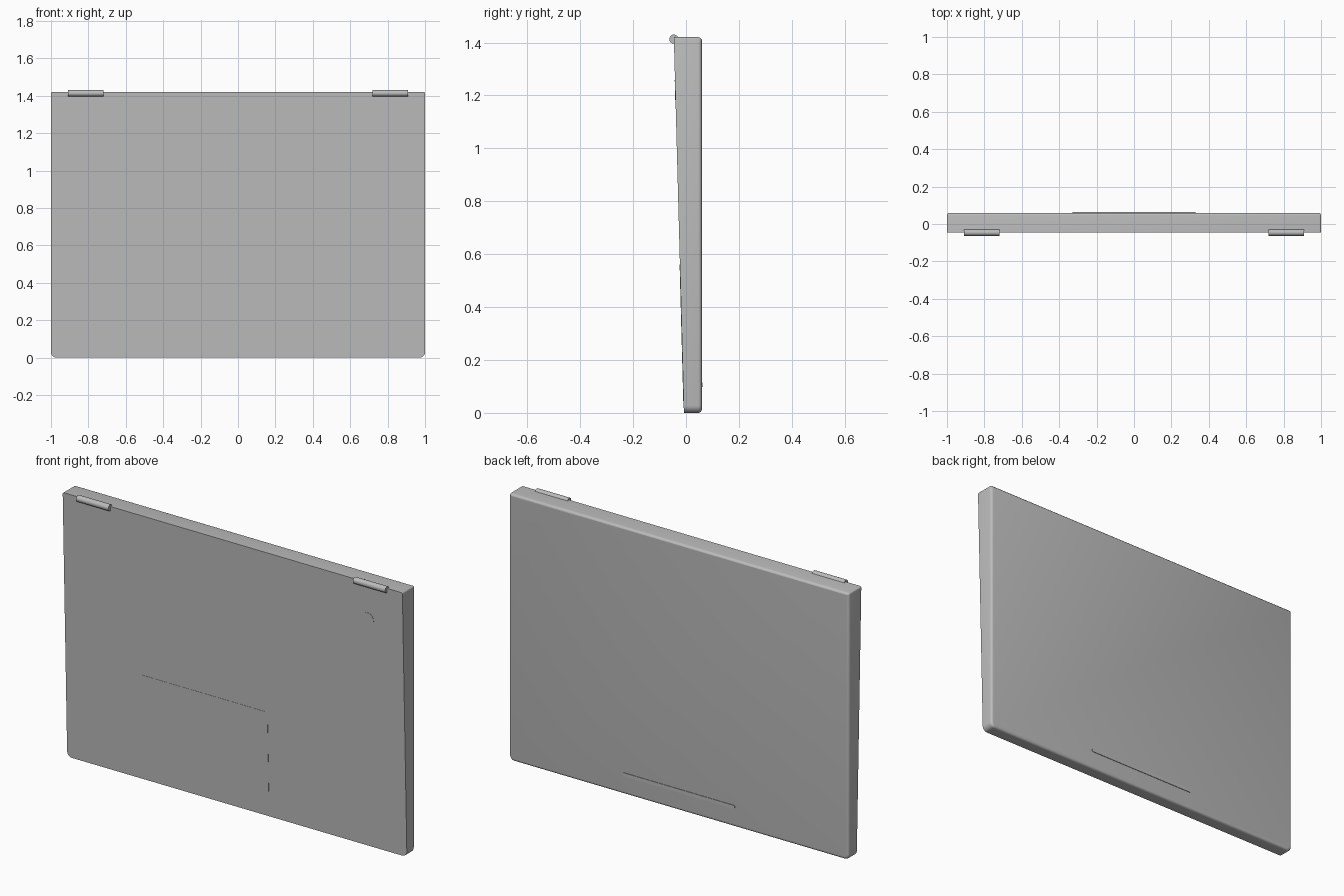
import bpy, bmesh, math
from mathutils import Matrix

old = bpy.data.objects.get("Cube")
if old:
    bpy.data.objects.remove(old, do_unlink=True)

grey = bpy.data.materials.new("satin_grey")
grey.use_nodes = True
COLOUR = (0.5, 0.5, 0.5, 1)
grey.diffuse_color = COLOUR
grey.node_tree.nodes["Principled BSDF"].inputs["Base Color"].default_value = COLOUR

HEIGHT, BACK = 1.42, 0.06


def front_y(z):
    """Depth of the sloping front face at height z."""
    return -0.008 - 0.038 * z / HEIGHT


def finish(name, bm):
    bmesh.ops.recalc_face_normals(bm, faces=bm.faces)
    mesh = bpy.data.meshes.new(name)
    bm.to_mesh(mesh)
    bm.free()
    ob = bpy.data.objects.new(name, mesh)
    bpy.context.collection.objects.link(ob)
    mesh.materials.append(grey)
    bpy.ops.object.select_all(action='DESELECT')
    ob.select_set(True)
    bpy.context.view_layer.objects.active = ob
    bpy.ops.object.shade_smooth_by_angle(angle=math.radians(35))
    return ob


def box(x0, x1, y0, y1, z0, z1):
    bm = bmesh.new()
    bmesh.ops.create_cube(bm, size=1)
    for v in bm.verts:
        v.co = (x1 if v.co.x > 0 else x0, y1 if v.co.y > 0 else y0,
                z1 if v.co.z > 0 else z0)
    return bm


def bevel(bm, rule, width, segments=5):
    edges = [e for e in bm.edges if rule(*[v.co for v in e.verts])]
    bmesh.ops.bevel(bm, geom=edges, offset=width, offset_type='OFFSET',
                    segments=segments, profile=0.5, affect='EDGES')


# Wedge-shaped body with rounded corners and a softened back rim
bm = box(-1, 1, -0.01, BACK, 0, HEIGHT)
bevel(bm, lambda a, b: abs(a.y - b.y) > 0.05 and a.z < 0.1, 0.028)
bevel(bm, lambda a, b: abs(a.y - b.y) > 0.05 and a.z > 1.3, 0.008, 3)
bevel(bm, lambda a, b: min(a.y, b.y) > BACK - 0.001, 0.014)
for v in bm.verts:
    if v.co.y < 0:
        v.co.y = front_y(v.co.z)
finish("body", bm)

# Flush touch panel
bm = box(-0.56, 0.19, 0, 0.004, 0.04, 0.56)
for v in bm.verts:
    v.co.y += front_y(v.co.z) - 0.0012
finish("touch_panel", bm)

# Flush round button
bm = bmesh.new()
bmesh.ops.create_cone(bm, cap_ends=True, segments=32, radius1=0.038,
                      radius2=0.038, depth=0.004,
                      matrix=Matrix.Rotation(math.pi / 2, 4, 'X'))
for v in bm.verts:
    v.co.x += 0.79
    v.co.z += 1.22
    v.co.y += front_y(v.co.z) + 0.001
finish("power_button", bm)

# Hinge barrels along the top edge
for side, name in ((1, "left_hinge"), (-1, "right_hinge")):
    bm = bmesh.new()
    place = (Matrix.Translation((side * 0.815, -0.046, 1.413))
             @ Matrix.Rotation(math.pi / 2, 4, 'Y'))
    bmesh.ops.create_cone(bm, cap_ends=True, segments=24, radius1=0.017,
                          radius2=0.017, depth=0.19, matrix=place)
    finish(name, bm)

# Long thin foot on the back
bm = box(-0.33, 0.33, BACK - 0.005, BACK + 0.003, 0.097, 0.115)
bevel(bm, lambda a, b: abs(a.y - b.y) > 0.005, 0.008, 4)
finish("foot_strip", bm)
